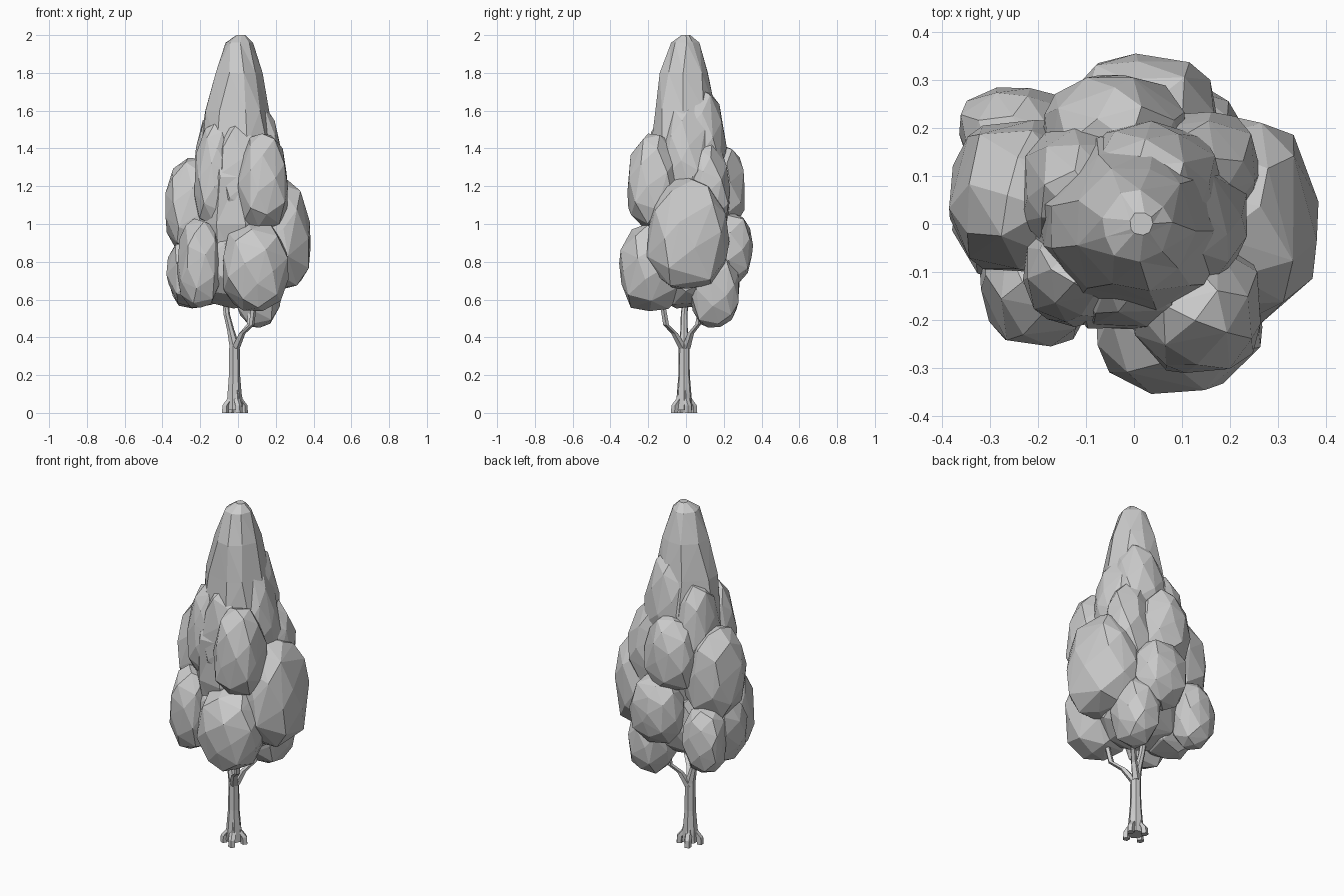
import bpy, bmesh, math, random
from mathutils import Vector

random.seed(11)


def finish(bm, name):
    bmesh.ops.recalc_face_normals(bm, faces=bm.faces)
    me = bpy.data.meshes.new(name)
    bm.to_mesh(me)
    bm.free()
    ob = bpy.data.objects.new(name, me)
    bpy.context.collection.objects.link(ob)
    return ob


def leaf_clump(name, c, r, taper=0.0):
    """Chunky faceted clump: hull of scattered points on a slightly boxy egg."""
    bm = bmesh.new()
    n, turn = 36, random.uniform(0, 6.28)
    for i in range(n):
        z = 1 - 2 * (i + 0.5) / n
        a = turn + i * 2.39996 + random.uniform(-0.22, 0.22)
        s = math.sqrt(1 - z * z)
        p = Vector((s * math.cos(a), s * math.sin(a), z))
        p *= 1.03 / sum(abs(k) ** 2.6 for k in p) ** (1 / 2.6)
        p *= random.uniform(0.95, 1.02)
        t = 1 - taper * p.z
        bm.verts.new((c[0] + p.x * r[0] * t, c[1] + p.y * r[1] * t, c[2] + p.z * r[2]))
    bmesh.ops.convex_hull(bm, input=bm.verts)
    bmesh.ops.delete(bm, geom=[v for v in bm.verts if not v.link_faces], context='VERTS')
    return finish(bm, name)


def loft(bm, rings, sides, jitter=0.0):
    """Skin rings given as (x, y, z, radius), capped at both ends."""
    loops = []
    for x, y, z, r in rings:
        loop = []
        for i in range(sides):
            a = 2 * math.pi * i / sides + random.uniform(-jitter, jitter)
            k = r * (1 + random.uniform(-jitter, jitter) * 0.5)
            loop.append(bm.verts.new((x + k * math.cos(a), y + k * math.sin(a), z)))
        loops.append(loop)
    for a, b in zip(loops, loops[1:]):
        for i in range(sides):
            n = (i + 1) % sides
            bm.faces.new((a[i], a[n], b[n], b[i]))
    bm.faces.new(loops[0][::-1])
    bm.faces.new(loops[-1])


# Tall pointed crown
bm = bmesh.new()
loft(bm, [(0, 0, 0.70, 0.16), (0, 0, 1.0, 0.225), (-0.005, 0, 1.25, 0.225),
          (0, 0, 1.42, 0.2), (-0.005, 0, 1.6, 0.165), (0.005, -0.005, 1.8, 0.130),
          (0.005, -0.005, 1.96, 0.072), (0.015, 0, 2.0, 0.025)], 9, 0.14)
bmesh.ops.triangulate(bm, faces=bm.faces)
finish(bm, "crown_top")

# Leaf clumps: centre, radii, taper
clumps = [
    ((0.09, -0.18, 0.77), (0.175, 0.17, 0.235), 0.0),    # low front
    ((-0.205, -0.13, 0.79), (0.115, 0.125, 0.23), 0.0),  # low front left
    ((-0.25, 0.18, 0.74), (0.115, 0.105, 0.185), 0.0),   # low back left
    ((0.11, 0.15, 0.65), (0.12, 0.13, 0.195), 0.0),      # low back right
    ((0.02, 0.23, 0.87), (0.15, 0.12, 0.19), 0.0),       # back
    ((0.20, 0.01, 0.95), (0.185, 0.21, 0.30), 0.12),     # right
    ((-0.23, 0.06, 1.09), (0.155, 0.16, 0.26), 0.1),     # left
    ((-0.21, 0.02, 0.75), (0.165, 0.15, 0.19), 0.0),     # low left
    ((0.13, -0.17, 1.22), (0.135, 0.14, 0.25), 0.1),     # mid front right
    ((0.0, -0.11, 1.28), (0.125, 0.11, 0.27), 0.15),     # mid front
    ((-0.12, -0.10, 1.25), (0.11, 0.11, 0.27), 0.15),    # mid front left
    ((-0.04, 0.18, 1.20), (0.15, 0.13, 0.21), 0.1),      # mid back
    ((0.13, 0.11, 1.18), (0.13, 0.12, 0.25), 0.12),      # mid back right
    ((-0.11, 0.07, 1.32), (0.125, 0.13, 0.27), 0.2),     # high left
    ((0.04, 0.07, 1.45), (0.14, 0.135, 0.28), 0.18),     # high back
    ((0.11, 0.0, 1.36), (0.12, 0.13, 0.27), 0.2),        # high right
    ((0.0, 0.0, 0.78), (0.24, 0.22, 0.22), 0.0),         # inner fill
]
for i, (c, r, t) in enumerate(clumps):
    leaf_clump(f"leaf_clump_{i + 1}", c, r, t)

# Trunk
bm = bmesh.new()
loft(bm, [(-0.02, -0.01, 0.015, 0.045), (-0.02, -0.01, 0.08, 0.041),
          (-0.02, -0.01, 0.2, 0.031), (-0.02, -0.01, 0.36, 0.029),
          (-0.04, -0.01, 0.44, 0.020), (-0.06, -0.01, 0.52, 0.018),
          (-0.07, 0, 0.62, 0.017)], 7)
finish(bm, "trunk")

# Forking branches
for n, path in enumerate([
        [(-0.015, -0.015, 0.34, 0.024), (0.02, -0.06, 0.42, 0.019),
         (0.07, -0.105, 0.465, 0.016), (0.085, -0.125, 0.58, 0.015)],
        [(-0.015, 0, 0.34, 0.024), (0.02, 0.025, 0.42, 0.018),
         (0.06, 0.065, 0.47, 0.016), (0.07, 0.08, 0.58, 0.015)]]):
    bm = bmesh.new()
    loft(bm, path, 5)
    finish(bm, f"branch_{n + 1}")

# Root flares
for n in range(4):
    a = math.pi / 2 * n + 0.4
    dx, dy = math.cos(a), math.sin(a)
    bm = bmesh.new()
    loft(bm, [(-0.018 + dx * d, -0.01 + dy * d, z, r) for d, z, r in
              ((0.055, 0.0, 0.02), (0.052, 0.04, 0.02), (0.026, 0.075, 0.018), (0.016, 0.15, 0.014))], 5)
    finish(bm, f"root_{n + 1}")
